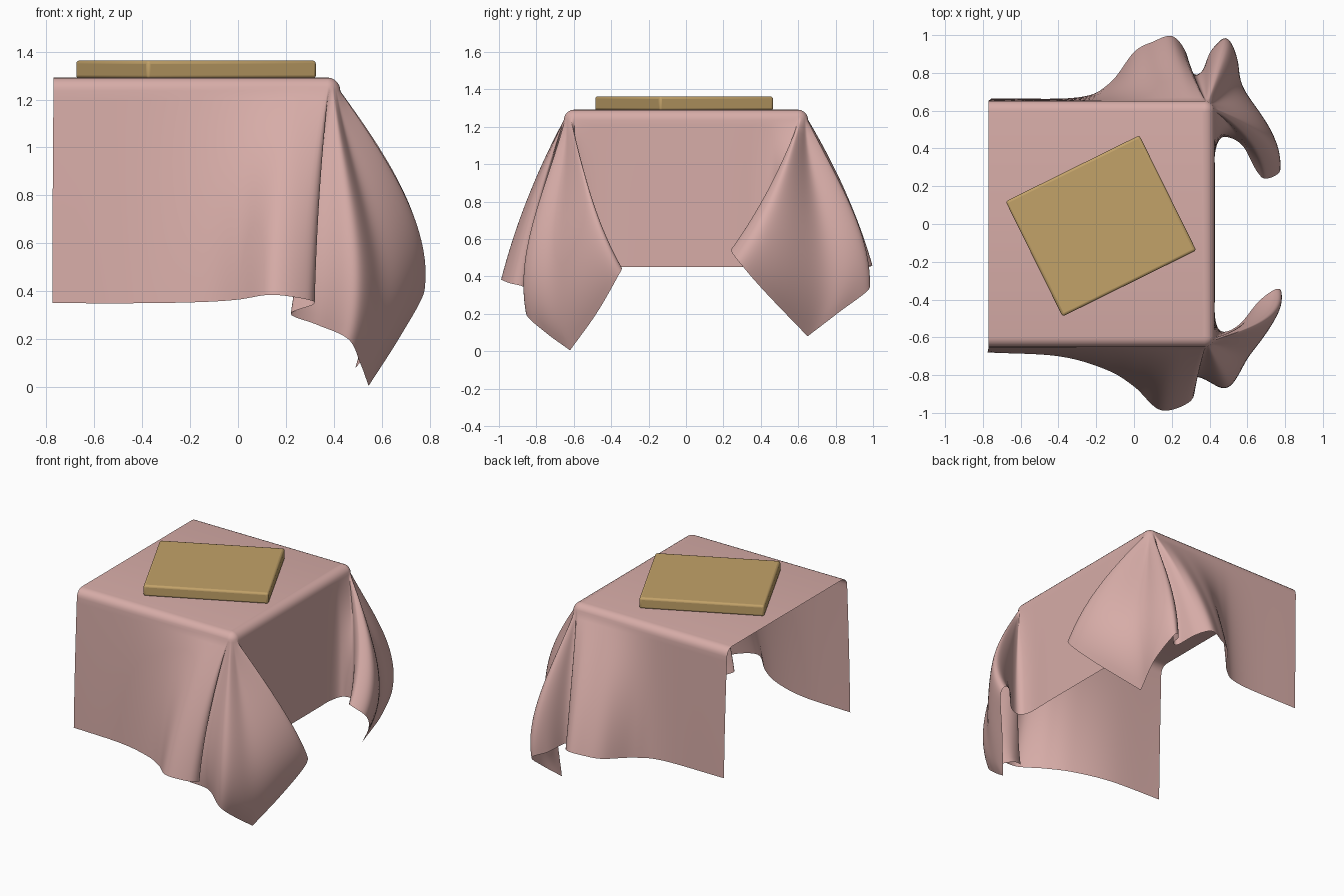
import bpy, bmesh, math
from mathutils import Vector

if "Cube" in bpy.data.objects:
    bpy.data.objects.remove(bpy.data.objects["Cube"])

TOP, R = 1.292, 0.055          # cloth height, rounding at the table edge
X0, X1, Y1 = -0.77, 0.372, 0.598   # flat top area


def material(name, rgb):
    m = bpy.data.materials.new(name)
    m.diffuse_color = (*rgb, 1)
    m.use_nodes = True
    m.node_tree.nodes["Principled BSDF"].inputs["Base Color"].default_value = m.diffuse_color
    return m


def finish(ob, mat, angle):
    ob.data.materials.append(mat)
    bpy.context.view_layer.objects.active = ob
    ob.select_set(True)
    bpy.ops.object.shade_smooth_by_angle(angle=math.radians(angle))
    ob.select_set(False)


def spline(pts, n=8):
    """Catmull-Rom curve through the points, plus running length."""
    p = [Vector(q) for q in pts]
    p = [2 * p[0] - p[1]] + p + [2 * p[-1] - p[-2]]
    out = []
    for a, b, c, d in zip(p, p[1:], p[2:], p[3:]):
        for i in range(n):
            t = i / n
            out.append(0.5 * (2 * b + (c - a) * t + (2 * a - 5 * b + 4 * c - d) * t ** 2
                              + (3 * b - a - 3 * c + d) * t ** 3))
    out.append(p[-2])
    arc = [0.0]
    for a, b in zip(out, out[1:]):
        arc.append(arc[-1] + (b - a).length)
    return out, arc


# Hem of the cloth: front side, right side, back side (meeting at the two cloth corners)
front_hem = [(-.775, -.68, .35), (-.4, -.70, .35), (-.15, -.77, .355), (0, -.86, .365),
             (.14, -.985, .385), (.29, -.945, .365), (.315, -.87, .345), (.22, -.84, .305),
             (.33, -.79, .26), (.46, -.855, .2), (.51, -.75, .1), (.545, -.62, .005)]
right_hem = [(.545, -.62, .005), (.67, -.48, .2), (.775, -.37, .39), (.75, -.345, .45),
             (.66, -.41, .46), (.56, -.53, .46), (.47, -.57, .455), (.43, -.5, .45),
             (.43, -.3, .45), (.43, 0, .45), (.43, .25, .45), (.43, .38, .45),
             (.47, .46, .46), (.57, .42, .49), (.65, .28, .53), (.70, .24, .54),
             (.775, .29, .47), (.70, .42, .32), (.49, .65, .08)]
back_hem = [(-.755, .665, .405), (-.3, .67, .405), (-.13, .745, .41), (0, .91, .43),
            (.1, .965, .445), (.2, .995, .46), (.27, .92, .44), (.31, .80, .41),
            (.36, .81, .40), (.41, .92, .37), (.49, .98, .335), (.52, .82, .21),
            (.49, .65, .08)]


def side_columns(hem, sign):
    """Front or back: (edge point, outward angle, corner share, hem point) per column."""
    pts, arc = spline(hem)
    lim = X1 - X0
    cols = []
    for h, a in zip(pts, arc):
        over = max(0, a - lim) / (arc[-1] - lim)
        cols.append((Vector((X0 + min(a, lim), sign * Y1, TOP)),
                     sign * (90 - 45 * over), over, h))
    return cols


def right_columns(hem):
    pts, arc = spline(hem)
    mid = arc[min(range(len(pts)), key=lambda i: abs(pts[i].y))]
    cols = []
    for h, a in zip(pts, arc):
        y = a - mid
        sign, end = (1, arc[-1] - mid) if y > 0 else (-1, mid)
        over = max(0, abs(y) - Y1) / (end - Y1)
        cols.append((Vector((X1, sign * min(abs(y), Y1), TOP)), sign * 45 * over, over, h))
    return cols


columns = (side_columns(front_hem, -1) + right_columns(right_hem)[1:-1]
           + side_columns(back_hem, 1)[::-1])

# Draped cloth: rounded edge, then a fall that swings outward to the hem
ARC, FALL, BULGE = 5, 26, 0.11
grid, soft = [], []
for edge, ang, over, hem in columns:
    n = Vector((math.cos(math.radians(ang)), math.sin(math.radians(ang)), 0))
    col = []
    for i in range(ARC):
        w = math.pi / 2 * i / ARC
        col.append(edge + n * R * math.sin(w) - Vector((0, 0, R * (1 - math.cos(w)))))
    start = edge + n * R - Vector((0, 0, R))
    d = hem - start
    ky = 0.35 if d.y * edge.y >= 0 else -0.3 * min(1, over * 4)
    weight = over * over * (3 - 2 * over)
    for i in range(FALL + 1):
        t = i / FALL
        b = t * (1 - t)
        col.append(start + Vector((d.x * (t + 0.6 * b), d.y * (t + ky * b), d.z * t))
                   + n * (BULGE * 6.75 * t * b * weight))
    grid.append(col)
    soft.append(min(1, 2 * weight))

# soften the corner flaps at mid height
for _ in range(22):
    for r in range(ARC + 1, ARC + FALL):
        t = (r - ARC) / FALL
        line = [c[r] for c in grid]
        for c in range(1, len(grid) - 1):
            k = 0.5 * soft[c] * 4 * t * (1 - t)
            grid[c][r] = line[c].lerp((line[c - 1] + line[c + 1]) / 2, k)

bm = bmesh.new()
verts = [[bm.verts.new(p) for p in col] for col in grid]
for a, b in zip(verts, verts[1:]):
    for r in range(ARC + FALL):
        bm.faces.new((a[r], a[r + 1], b[r + 1], b[r]))
# flat top of the cloth
rim = []
for col in grid:
    if not rim or (col[0] - rim[-1]).length > 1e-4:
        rim.append(col[0])
bm.faces.new([bm.verts.new(p) for p in rim])
bmesh.ops.remove_doubles(bm, verts=bm.verts, dist=1e-4)
mesh = bpy.data.meshes.new("draped_cloth")
bm.to_mesh(mesh)
bm.free()
cloth = bpy.data.objects.new("draped_cloth", mesh)
bpy.context.collection.objects.link(cloth)
finish(cloth, material("dusty pink", (.68, .415, .39)), 60)

# Board lying on the cloth
bpy.ops.mesh.primitive_cube_add(size=1, location=(-.175, -.01, 1.325))
board = bpy.context.object
board.name = "board"
board.scale = (.79, .68, .076)
bpy.ops.object.transform_apply(location=False, rotation=False, scale=True)
board.rotation_euler.z = math.radians(26.3)
bev = board.modifiers.new("rounded edges", 'BEVEL')
bev.width, bev.segments = .014, 3
finish(board, material("tan wood", (.54, .36, .14)), 40)
